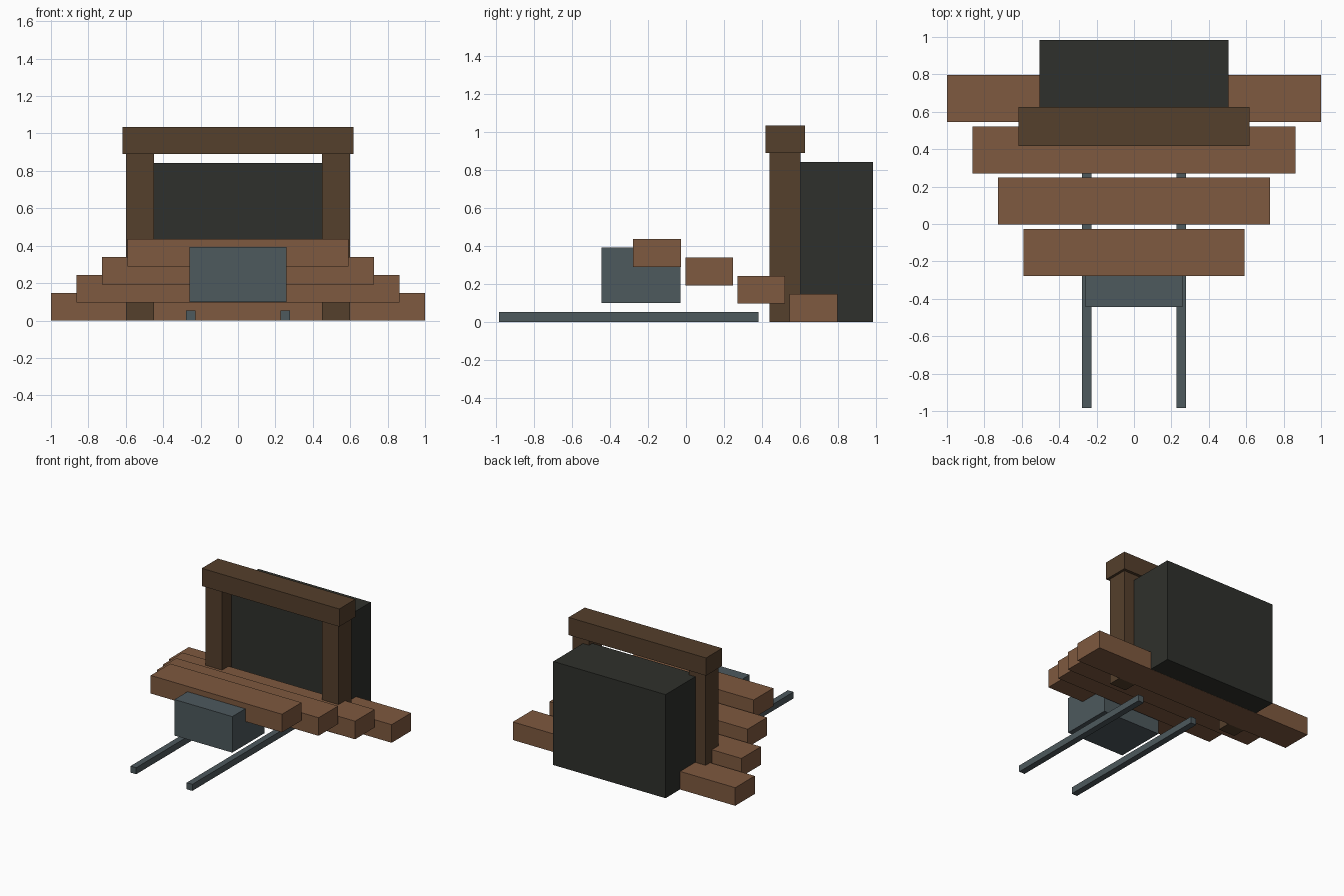
import bpy

if "Cube" in bpy.data.objects:
    bpy.data.objects.remove(bpy.data.objects["Cube"])


def material(name, rgb):
    m = bpy.data.materials.new(name)
    m.diffuse_color = (*rgb, 1.0)
    m.use_nodes = True
    m.node_tree.nodes["Principled BSDF"].inputs["Base Color"].default_value = m.diffuse_color
    return m


WOOD = material("plank_wood", (0.21, 0.10, 0.05))
TIMBER = material("dark_timber", (0.09, 0.05, 0.025))
STEEL = material("blue_grey_steel", (0.075, 0.10, 0.11))
SHADOW = material("dark_rock", (0.028, 0.03, 0.025))


def box(name, x, y, z, mat):
    """Box from (min, max) ranges on each axis."""
    spans = (x, y, z)
    bpy.ops.mesh.primitive_cube_add(size=1, location=[(a + b) / 2 for a, b in spans])
    ob = bpy.context.object
    ob.name = name
    ob.scale = [b - a for a, b in spans]
    bpy.ops.object.transform_apply(location=False, rotation=False, scale=True)
    ob.data.materials.append(mat)
    return ob


# Stepped planks: each one forward is shorter and higher
for i in range(4):
    half = 1.0 - 0.1365 * i
    y = 0.545 - 0.2743 * i
    z = 0.0965 * i
    box(f"plank_step_{i + 1}", (-half, half), (y, y + 0.251), (z, z + 0.147), WOOD)

# Dark tunnel block behind the portal
box("tunnel_block", (-0.505, 0.505), (0.56, 0.984), (0.001, 0.843), SHADOW)

# Portal frame and rails, mirrored left and right
for side, s in (("left", -1), ("right", 1)):
    box(f"portal_post_{side}", sorted((s * 0.45, s * 0.598)), (0.438, 0.602), (0, 0.892), TIMBER)
    box(f"rail_{side}", sorted((s * 0.227, s * 0.278)), (-0.984, 0.382), (0, 0.053), STEEL)
box("portal_lintel", (-0.618, 0.618), (0.418, 0.625), (0.89, 1.034), TIMBER)

# Cart body above the rails
box("cart_body", (-0.26, 0.26), (-0.445, -0.03), (0.1, 0.393), STEEL)
